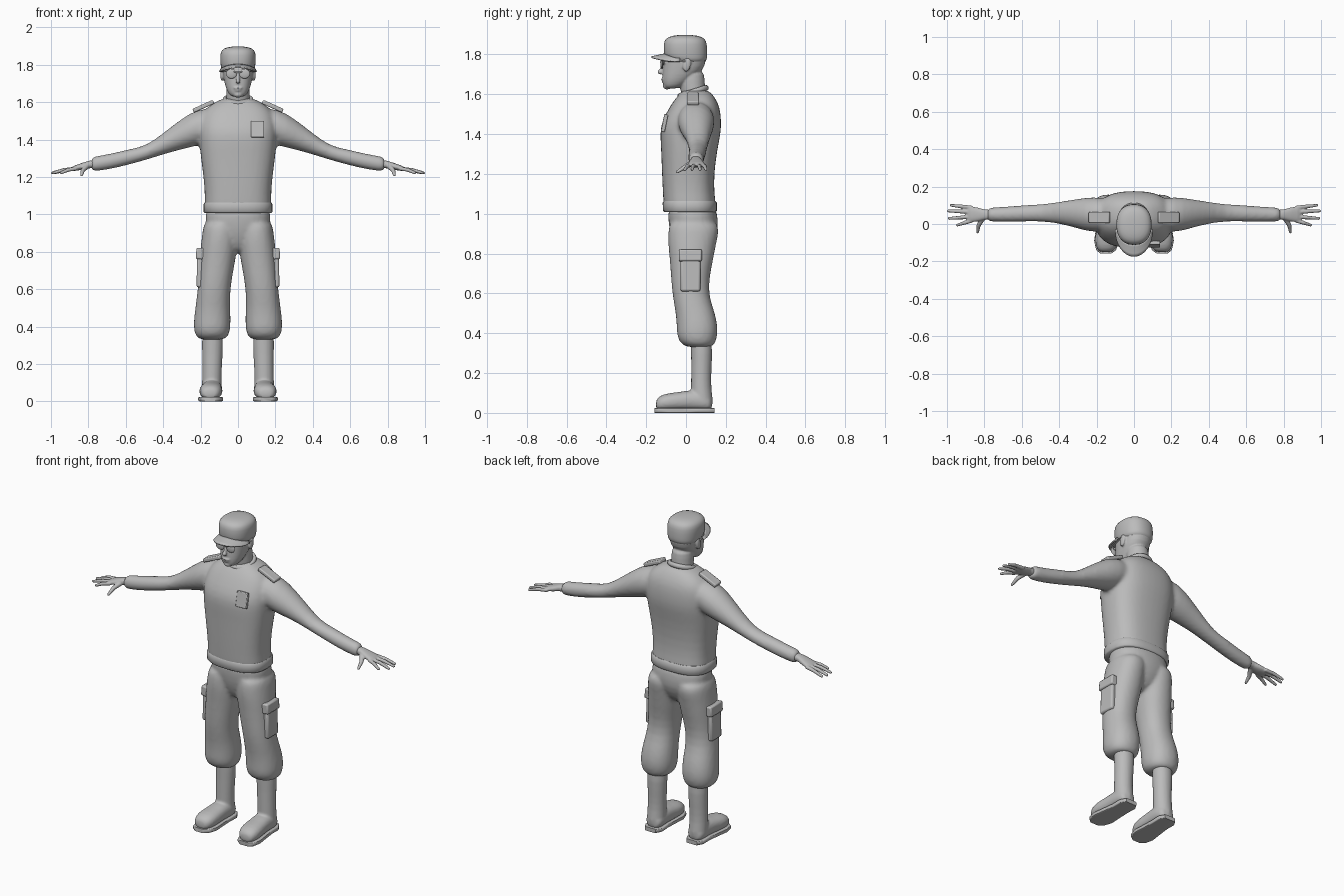
import bpy, bmesh, math
from mathutils import Vector, Matrix

if "Cube" in bpy.data.objects:
    bpy.data.objects.remove(bpy.data.objects["Cube"])

grey = bpy.data.materials.new("plain_grey")
grey.use_nodes = True
grey.diffuse_color = (0.5, 0.5, 0.5, 1)
grey.node_tree.nodes["Principled BSDF"].inputs["Base Color"].default_value = (0.5, 0.5, 0.5, 1)


def loft(bm, axis, rings, power=2.0, sides=20):
    """Closed skin through superellipse rings (t, a, b, ra, rb) stacked along an axis."""
    loops = []
    for t, a, b, ra, rb in rings:
        loop = []
        for i in range(sides):
            ang = math.tau * i / sides
            c, s = math.cos(ang), math.sin(ang)
            u = a + ra * math.copysign(abs(c) ** (2 / power), c)
            v = b + rb * math.copysign(abs(s) ** (2 / power), s)
            co = {"x": (t, u, v), "y": (u, t, v), "z": (u, v, t)}[axis]
            loop.append(bm.verts.new(co))
        loops.append(loop)
    faces = [bm.faces.new(loops[0]), bm.faces.new(loops[-1])]
    for low, high in zip(loops, loops[1:]):
        for i in range(sides):
            j = (i + 1) % sides
            faces.append(bm.faces.new((low[i], low[j], high[j], high[i])))
    bmesh.ops.recalc_face_normals(bm, faces=faces)


def ball(bm, centre, radii, turn=0):
    m = Matrix.Translation(centre) @ Matrix.Rotation(turn, 4, "X") @ Matrix.Diagonal((*radii, 1))
    bmesh.ops.create_uvsphere(bm, u_segments=16, v_segments=10, radius=1, matrix=m)


def rod(bm, start, end, r1, r2):
    a, b = Vector(start), Vector(end)
    m = Matrix.Translation((a + b) / 2) @ (b - a).to_track_quat("Z", "Y").to_matrix().to_4x4()
    bmesh.ops.create_cone(bm, cap_ends=True, segments=10, radius1=r1, radius2=r2,
                          depth=(b - a).length, matrix=m)
    ball(bm, b, (r2, r2, r2))


def finish(name, bm, mirror=False, subsurf=0, voxel=0, smooth=4, bevel=0):
    mesh = bpy.data.meshes.new(name)
    bm.to_mesh(mesh)
    bm.free()
    mesh.materials.append(grey)
    ob = bpy.data.objects.new(name, mesh)
    bpy.context.collection.objects.link(ob)
    bpy.ops.object.select_all(action="DESELECT")
    ob.select_set(True)
    bpy.context.view_layer.objects.active = ob
    bpy.ops.object.shade_smooth_by_angle(angle=math.radians(50))
    if bevel:
        mod = ob.modifiers.new("bevel", "BEVEL")
        mod.width, mod.segments = bevel, 2
    if subsurf:
        ob.modifiers.new("subsurf", "SUBSURF").levels = subsurf
        ob.modifiers["subsurf"].render_levels = subsurf
    if mirror:
        mod = ob.modifiers.new("mirror", "MIRROR")
        mod.use_mirror_merge = False
    if voxel:
        mod = ob.modifiers.new("blend", "REMESH")
        mod.mode, mod.voxel_size, mod.use_smooth_shade = "VOXEL", voxel, True
        mod = ob.modifiers.new("relax", "SMOOTH")
        mod.iterations, mod.factor = smooth, 0.5
    return ob


def box(name, centre, size, tilt=0, bevel=0.006, mirror=True, axis="Y"):
    bm = bmesh.new()
    m = Matrix.Translation(centre) @ Matrix.Rotation(tilt, 4, axis) @ Matrix.Diagonal((*size, 1))
    bmesh.ops.create_cube(bm, size=1, matrix=m)
    return finish(name, bm, mirror=mirror, bevel=bevel)


# Sweater: torso and sleeves blended into one skin
bm = bmesh.new()
loft(bm, "z", [(1.01, 0, .02, .172, .125), (1.035, 0, .02, .183, .134), (1.1, 0, .013, .178, .13),
               (1.2, 0, .01, .186, .132), (1.32, 0, .016, .203, .142), (1.4, 0, .022, .21, .154),
               (1.46, 0, .027, .212, .152), (1.53, 0, .043, .2, .13), (1.575, 0, .047, .165, .105),
               (1.605, 0, .05, .115, .08), (1.625, 0, .045, .07, .06)], 2.6)
sleeve = [(.1, .05, 1.49, .085, .085), (.22, .05, 1.465, .098, .1), (.3, .055, 1.43, .08, .083),
          (.39, .06, 1.383, .06, .06), (.49, .06, 1.328, .046, .037), (.58, .057, 1.308, .045, .042),
          (.68, .052, 1.283, .042, .042), (.77, .05, 1.269, .038, .04), (.785, .05, 1.268, .036, .038)]
for side in (1, -1):
    loft(bm, "x", [(side * r[0], *r[1:]) for r in sleeve])
finish("sweater", bm, subsurf=1, voxel=.011, smooth=5)

# Hem band and collar
bm = bmesh.new()
loft(bm, "z", [(1.008, 0, .02, .178, .13), (1.015, 0, .02, .184, .136), (1.055, 0, .019, .184, .136),
               (1.064, 0, .018, .178, .13)], 2.6, 32)
finish("hem_band", bm)
bpy.ops.mesh.primitive_torus_add(major_radius=1, minor_radius=.16, major_segments=28, minor_segments=8)
collar = bpy.context.object
collar.name = "collar"
collar.data.transform(Matrix.Translation((0, .036, 1.612)) @ Matrix.Rotation(.3, 4, "X")
                      @ Matrix.Diagonal((.072, .07, .09, 1)))
collar.data.materials.append(grey)
bpy.ops.object.shade_smooth()

# Shoulder straps and chest pocket
box("shoulder_strap", (.185, .035, 1.578), (.12, .06, .022), .42)
box("chest_pocket", (.105, -.108, 1.455), (.07, .02, .09), -.2, .004, False, "X")

# Trousers: pelvis and two baggy legs blended
bm = bmesh.new()
loft(bm, "z", [(1.05, 0, .03, .165, .115), (1, 0, .033, .178, .126), (.92, 0, .04, .176, .126),
               (.85, 0, .035, .11, .1), (.79, 0, .03, .04, .06)], 2.3)
leg = [(.97, .09, .035, .09, .12), (.92, .095, .04, .094, .13), (.85, .1, .03, .098, .122),
       (.77, .108, .028, .098, .11), (.67, .12, .02, .09, .096), (.58, .13, .025, .088, .092),
       (.5, .135, .048, .094, .1), (.43, .138, .057, .1, .104), (.38, .139, .056, .098, .102),
       (.345, .139, .06, .086, .085), (.328, .139, .068, .06, .06)]
for side in (1, -1):
    loft(bm, "z", [(r[0], side * r[1], *r[2:]) for r in leg], 2.2)
finish("trousers", bm, subsurf=1, voxel=.011)

# Thigh pockets
box("thigh_pocket", (.2, .022, .69), (.04, .1, .16), -.03, .01)
box("thigh_pocket_flap", (.198, .022, .79), (.052, .115, .06), -.08, .008)

# Boots and soles
bm = bmesh.new()
loft(bm, "z", [(.4, .137, .073, .058, .055), (.3, .136, .08, .057, .054), (.2, .138, .076, .053, .051),
               (.12, .14, .076, .052, .051), (.07, .14, .08, .054, .056), (.02, .14, .08, .053, .055)])
loft(bm, "y", [(-.152, .15, .04, .03, .022), (-.135, .148, .048, .052, .038), (-.09, .146, .055, .064, .045),
               (-.03, .143, .058, .06, .047), (.03, .14, .065, .056, .052), (.09, .139, .06, .057, .05),
               (.135, .139, .045, .042, .035)], 2.3)
finish("boots", bm, mirror=True, subsurf=1, voxel=.007)
bm = bmesh.new()
loft(bm, "y", [(-.157, .15, .012, .03, .012), (-.14, .149, .012, .053, .012), (-.09, .146, .012, .067, .012),
               (-.02, .143, .012, .06, .012), (.05, .14, .012, .054, .012), (.11, .139, .012, .056, .012),
               (.143, .139, .012, .036, .012)], 8)
finish("boot_soles", bm, mirror=True)

# Hands
bm = bmesh.new()
loft(bm, "x", [(.76, .05, 1.27, .025, .022), (.8, .05, 1.266, .028, .02), (.84, .051, 1.255, .038, .018),
               (.875, .052, 1.246, .042, .014), (.89, .052, 1.243, .038, .009)], 2.3)
fingers = [(.088, .1, .978), (.064, .07, .992), (.039, .03, .988), (.018, -.006, .945)]
for base, tip, reach in fingers:
    middle = ((.87 + reach) / 2, (base + tip) / 2, 1.238)
    rod(bm, (.865, base, 1.245), middle, .011, .0105)
    rod(bm, middle, (reach, tip, 1.222), .0105, .008)
rod(bm, (.805, .035, 1.26), (.83, -.005, 1.235), .015, .012)
rod(bm, (.83, -.005, 1.235), (.836, -.043, 1.21), .012, .008)
finish("hands", bm, mirror=True, voxel=.0045, smooth=3)

# Head with neck, nose, lips, brow and ears
bm = bmesh.new()
loft(bm, "z", [(1.56, 0, .045, .066, .06), (1.62, 0, .034, .063, .063), (1.67, 0, .03, .062, .065),
               (1.73, 0, .025, .06, .065)])
loft(bm, "z", [(1.627, 0, -.075, .032, .03), (1.645, 0, -.06, .052, .055), (1.68, 0, -.042, .067, .077),
               (1.72, 0, -.016, .077, .102), (1.76, 0, -.008, .083, .108), (1.8, 0, -.004, .087, .107),
               (1.85, 0, 0, .08, .098)], 2.3)
rod(bm, (0, -.105, 1.765), (0, -.13, 1.712), .01, .013)
ball(bm, (0, -.113, 1.762), (.06, .016, .012))
ball(bm, (0, -.112, 1.676), (.028, .014, .007))
ball(bm, (0, -.108, 1.663), (.024, .014, .007))
ball(bm, (0, -.095, 1.64), (.026, .022, .016))
for side in (1, -1):
    ball(bm, (side * .086, .004, 1.748), (.009, .021, .036), -.2)
finish("head", bm, subsurf=1, voxel=.005, smooth=3)

# Sunglasses
bm = bmesh.new()
ball(bm, (.035, -.121, 1.752), (.029, .007, .026))
rod(bm, (.06, -.118, 1.768), (.09, -.005, 1.765), .004, .004)
rod(bm, (0, -.128, 1.762), (.02, -.125, 1.762), .004, .004)
finish("sunglasses", bm, mirror=True)

# Cap crown, band and curved brim
bm = bmesh.new()
loft(bm, "z", [(1.75, 0, .02, .084, .08), (1.785, 0, 0, .091, .107), (1.8, 0, -.002, .094, .11),
               (1.855, 0, -.004, .097, .11), (1.88, 0, -.004, .088, .1), (1.894, 0, -.004, .06, .07),
               (1.898, 0, -.004, .02, .025)], 2.3, 24)
finish("cap", bm, subsurf=1)
bm = bmesh.new()
steps, rows = 16, 4
grid = []
for r in range(rows + 1):
    f = r / rows
    row = []
    for i in range(steps + 1):
        a = math.pi * i / steps
        x = math.cos(a) * (.092 + .01 * f)
        y = -.03 - math.sin(a) * (.075 + .07 * f)
        z = 1.806 - .016 * f - .025 * math.cos(a) ** 2
        row.append(bm.verts.new((x, y, z)))
    grid.append(row)
for r in range(rows):
    for i in range(steps):
        bm.faces.new((grid[r][i], grid[r][i + 1], grid[r + 1][i + 1], grid[r + 1][i]))
brim = finish("cap_brim", bm)
brim.modifiers.new("thickness", "SOLIDIFY").thickness = .008
